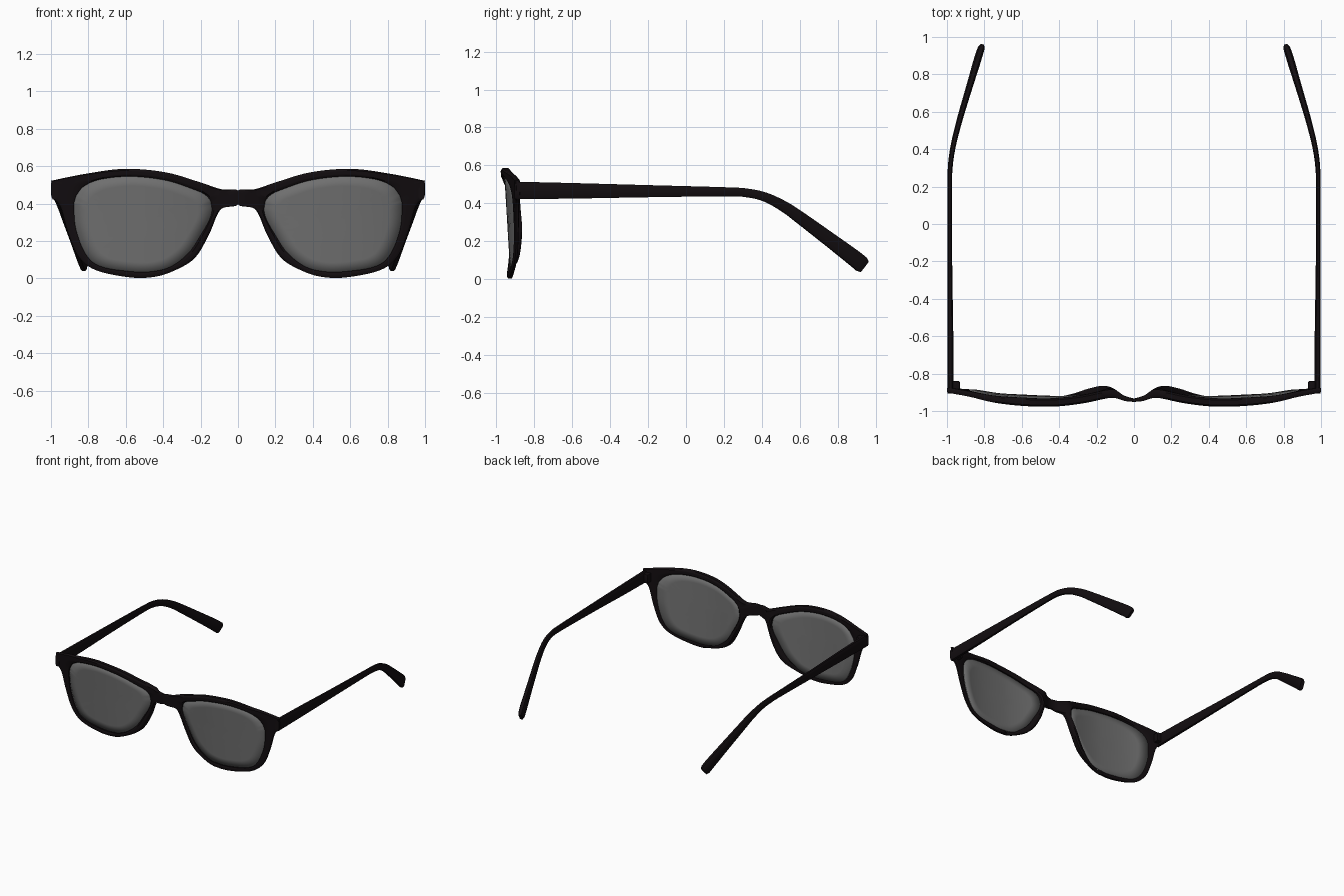
import bpy, bmesh, math
from mathutils import Vector

if "Cube" in bpy.data.objects:
    bpy.data.objects.remove(bpy.data.objects["Cube"])

def material(name, color):
    m = bpy.data.materials.new(name)
    m.diffuse_color = color
    m.use_nodes = True
    m.node_tree.nodes["Principled BSDF"].inputs["Base Color"].default_value = m.diffuse_color
    return m

BLACK = material("black_plastic", (0.006, 0.004, 0.005, 1))
GREY = material("tinted_lens", (0.16, 0.16, 0.16, 0.75))

def spline(p, q, r, s, t):
    return 0.5 * (2*q + (r-p)*t + (2*p-5*q+4*r-s)*t*t + (3*q-p-3*r+s)*t**3)

def smooth_path(pts, n, closed):
    """Catmull-Rom samples through tuples of any length."""
    out, k = [], len(pts)
    at = (lambda i: pts[i % k]) if closed else (lambda i: pts[min(max(i, 0), k-1)])
    for i in range(k if closed else k - 1):
        for j in range(n):
            out.append([spline(*v, j/n) for v in zip(at(i-1), at(i), at(i+1), at(i+2))])
    if not closed:
        out.append(list(pts[-1]))
    return out

def lookup(table, x):
    for (x0, y0), (x1, y1) in zip(table, table[1:]):
        if x <= x1:
            return y0 + (y1-y0) * (x-x0) / (x1-x0)
    return table[-1][1]

def finish(bm, name, mat, angle=40):
    """Make the object, mirror it across x = 0 and shade it smooth."""
    bmesh.ops.recalc_face_normals(bm, faces=bm.faces)
    me = bpy.data.meshes.new(name)
    bm.to_mesh(me)
    bm.free()
    ob = bpy.data.objects.new(name, me)
    bpy.context.collection.objects.link(ob)
    me.materials.append(mat)
    bpy.ops.object.select_all(action='DESELECT')
    ob.select_set(True)
    bpy.context.view_layer.objects.active = ob
    bpy.ops.object.shade_smooth_by_angle(angle=math.radians(angle))
    mir = ob.modifiers.new("mirror", 'MIRROR')
    mir.merge_threshold = 0.0005
    return ob

def loft(bm, rings, closed):
    vs = [[bm.verts.new(p) for p in r] for r in rings]
    n = len(vs[0])
    for i in range(len(vs) if closed else len(vs) - 1):
        a, b = vs[i], vs[(i+1) % len(vs)]
        for j in range(n):
            bm.faces.new((a[j], a[(j+1) % n], b[(j+1) % n], b[j]))
    return vs

# Front and back depth of the frame across its width
FRONT = smooth_path([(0, -.957), (.05, -.952), (.1, -.936), (.15, -.938), (.25, -.958), (.35, -.971),
                     (.45, -.977), (.6, -.972), (.75, -.955), (.88, -.925), (1, -.905)], 5, False)
BACK = smooth_path([(0, -.938), (.05, -.926), (.1, -.885), (.14, -.868), (.18, -.866), (.25, -.882),
                    (.33, -.908), (.45, -.932), (.6, -.928), (.75, -.918), (.88, -.895), (1, -.875)], 5, False)

def front_y(x, z):
    return lookup(FRONT, x) + 0.06 * (0.57 - z)

def back_y(x, z):
    pad = lookup(BACK, x)
    flat = front_y(x, z) + 0.045
    k = min(max((z - 0.36) / 0.1, 0), 1)      # nose pads fade out above the bridge
    if x > 0.45 or x < 0.06:
        return pad + 0.03 * (0.57 - z)
    return pad * (1-k) + min(pad, flat) * k

# Frame outline: (lens edge x, z, outer edge x, z)
PAIRS = [(.150, .42, 0, .47), (.18, .45, .09, .477), (.235, .475, .20, .513), (.385, .524, .385, .567),
         (.572, .545, .60, .586), (.733, .53, .80, .562), (.82, .495, .985, .525), (.86, .45, .998, .515),
         (.872, .42, .998, .44), (.877, .385, .95, .385), (.866, .262, .91, .25), (.813, .128, .855, .12),
         (.733, .064, .76, .044), (.572, .037, .58, .006), (.46, .037, .45, .008), (.358, .064, .34, .042),
         (.262, .139, .23, .11), (.198, .235, .155, .235), (.155, .31, .113, .335), (.14, .36, .08, .377),
         (.143, .395, 0, .395)]
outline = smooth_path(PAIRS, 6, True)

rings = []
for xi, zi, xo, zo in outline:
    xo = min(max(xo, 0), 1)
    if xo < 0.004:
        xo = 0
    w = math.hypot(xo-xi, zo-zi)
    c = 0.011 / w
    co, d = (0, 0) if xo == 0 else (c, .2)
    cols = [c, .35, .65, 1 - co]
    sec = [(0, .2)] + [(t, 0) for t in cols] + [(1, d), (1, 1-d)] + [(t, 1) for t in cols[::-1]] + [(0, .8)]
    ring = []
    for t, depth in sec:
        x, z = xi + (xo-xi)*t, zi + (zo-zi)*t
        y0, y1 = front_y(x, z), back_y(x, z)
        ring.append((x, y0 + (y1-y0)*depth, z))
    rings.append(ring)
bm = bmesh.new()
loft(bm, rings, True)
bmesh.ops.remove_doubles(bm, verts=bm.verts, dist=0.0002)
# Open the bridge on the centre line so both halves join
mid = [f for f in bm.faces if all(v.co.x < 1e-4 for v in f.verts)]
bmesh.ops.delete(bm, geom=mid, context='FACES')
finish(bm, "front_frame", BLACK, 45)

# Lenses: curved sheets filling the openings
cx, cz = 0.51, 0.29
rings = []
for s in (1.015, .8, .6, .4, .2):
    ring = []
    for xi, zi, _, _ in outline:
        x, z = cx + (xi-cx)*s, cz + (zi-cz)*s
        ring.append((x, front_y(x, z) + 0.018, z))
    rings.append(ring)
bm = bmesh.new()
vs = loft(bm, rings, False)
bm.faces.new(vs[-1])
lens = finish(bm, "lenses", GREY, 60)
sol = lens.modifiers.new("thickness", 'SOLIDIFY')
sol.thickness = 0.006

# Temple arms: (x, y, z, height, thickness) along the arm
ARM = [(.981, -.905, .468, .092, .034), (.982, -.6, .466, .082, .032), (.985, -.2, .464, .064, .026),
       (.985, .2, .461, .048, .024), (.981, .32, .455, .046, .026), (.966, .42, .432, .048, .028),
       (.942, .52, .381, .056, .03), (.917, .61, .318, .064, .032), (.875, .75, .214, .074, .035),
       (.836, .88, .116, .084, .04), (.822, .925, .079, .086, .036)]
path = smooth_path(ARM, 5, False)
path.append([.817, .94, .066, .07, .026])
rings = []
for i, (x, y, z, h, w) in enumerate(path):
    a, b = path[max(i-1, 0)], path[min(i+1, len(path)-1)]
    tan = (Vector(b[:3]) - Vector(a[:3])).normalized()
    side = tan.cross(Vector((0, 0, 1))).normalized()
    up = side.cross(tan)
    ring = []
    for sx, sz in ((1, .65), (.55, 1), (-.55, 1), (-1, .65), (-1, -.65), (-.55, -1), (.55, -1), (1, -.65)):
        ring.append(Vector((x, y, z)) + side*sx*w/2 + up*sz*h/2)
    rings.append(ring)
bm = bmesh.new()
vs = loft(bm, rings, False)
bm.faces.new(vs[0])
bm.faces.new(vs[-1])
finish(bm, "temple_arms", BLACK, 50)

# Hinge blocks behind the frame corners
bm = bmesh.new()
bmesh.ops.create_cube(bm, size=1)
for v in bm.verts:
    v.co = Vector((.952 + v.co.x*.042, -.87 + v.co.y*.06, .468 + v.co.z*.07))
bmesh.ops.bevel(bm, geom=bm.edges[:], offset=0.006, segments=2, affect='EDGES', profile=0.5)
finish(bm, "hinges", BLACK)
